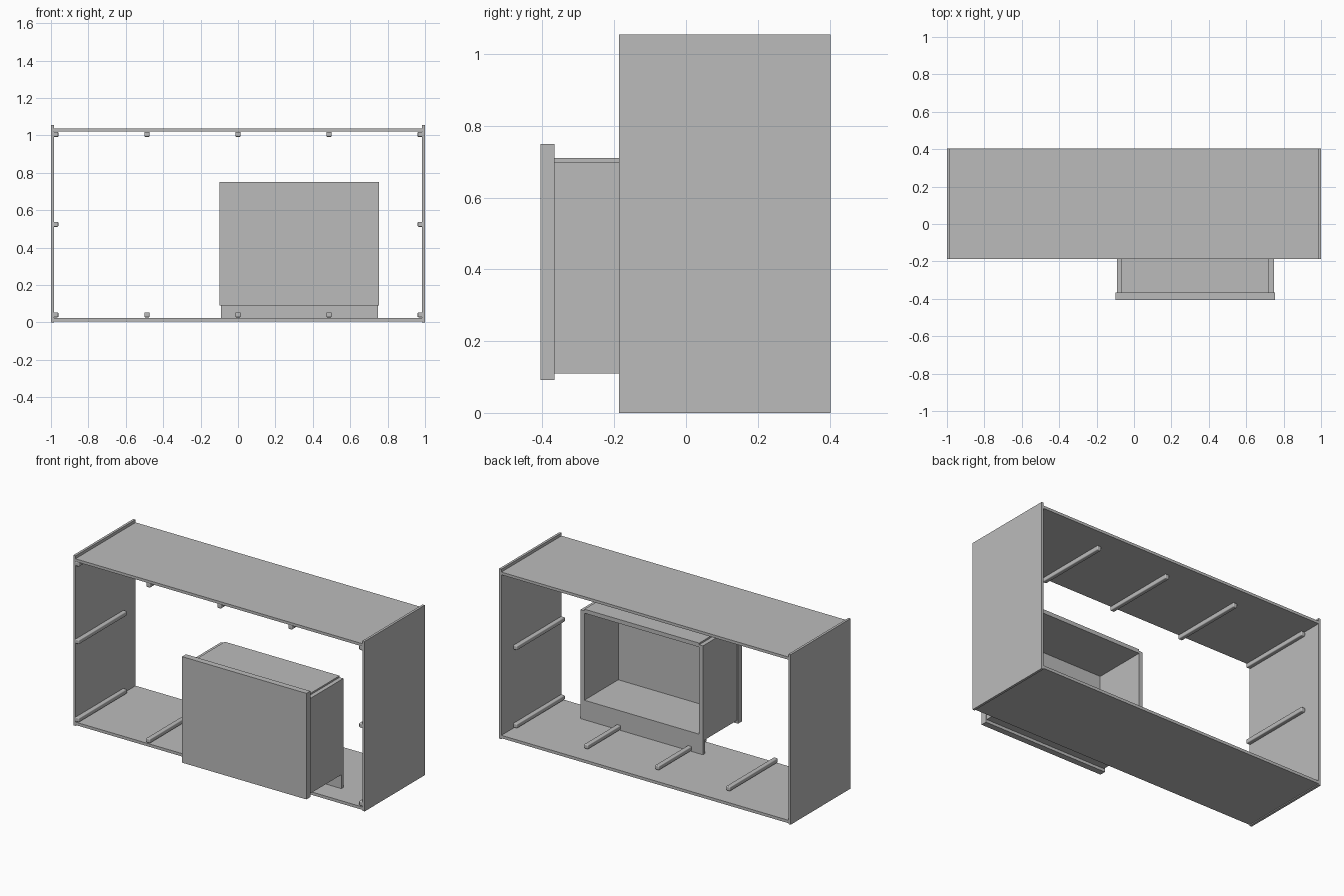
import bpy

# Remove the default cube only
cube = bpy.data.objects.get("Cube")
if cube:
    bpy.data.objects.remove(cube, do_unlink=True)

# Single grey material
grey = bpy.data.materials.new("plain grey")
grey.use_nodes = True
tone = (0.5, 0.5, 0.5, 1)
grey.diffuse_color = tone
grey.node_tree.nodes["Principled BSDF"].inputs["Base Color"].default_value = tone


def board(name, x, y, z, bevel=0):
    """Box spanning the given (low, high) ranges."""
    spans = (x, y, z)
    bpy.ops.mesh.primitive_cube_add(size=1, location=[(a + b) / 2 for a, b in spans])
    ob = bpy.context.object
    ob.name = name
    ob.scale = [b - a for a, b in spans]
    bpy.ops.object.transform_apply(location=False, rotation=False, scale=True)
    ob.data.materials.append(grey)
    if bevel:
        mod = ob.modifiers.new("rounded edges", "BEVEL")
        mod.width = bevel
        mod.segments = 3
        bpy.ops.object.shade_smooth_by_angle()
    return ob


# Outer shell, open at front and back
FRONT, BACK = -0.187, 0.403
shell_depth = (FRONT, BACK)
board("left_side_panel", (0.985, 1.0), shell_depth, (0, 1.055))
board("right_side_panel", (-1.0, -0.985), shell_depth, (0, 1.055))
board("top_panel", (-0.985, 0.985), shell_depth, (1.02, 1.037))
board("bottom_panel", (-0.985, 0.985), shell_depth, (0.006, 0.024))

# Support rods running front to back around the inside of the shell
R = 0.0135


def rod(name, x, z):
    board(name, (x - R, x + R), (FRONT, 0.285), (z - R, z + R), 0.005)


for i in range(5):
    x = (i - 2) * 0.487
    rod(f"top_rod_{i + 1}", x, 1.006)
    rod(f"bottom_rod_{i + 1}", x, 0.041)
for side, x in (("left", 0.974), ("right", -0.974)):
    rod(side + "_middle_rod", x, 0.525)

# Small cabinet, open at the back
LEFT, RIGHT, T = 0.748, -0.092, 0.026
box_depth = (-0.367, -0.035)
board("cabinet_front", (-0.1, 0.753), (-0.405, -0.367), (0.092, 0.75))
board("cabinet_left_side", (LEFT - T, LEFT), box_depth, (0.11, 0.70))
board("cabinet_right_side", (RIGHT, RIGHT + T), box_depth, (0.11, 0.70))
board("cabinet_top", (RIGHT + T, LEFT - T), box_depth, (0.685, 0.71))
board("cabinet_floor", (RIGHT + T, LEFT - T), box_depth, (0.11, 0.145))

# Plinth strip carrying the rear of the cabinet
board("rear_plinth", (RIGHT, LEFT), (-0.055, -0.035), (0.024, 0.11))
